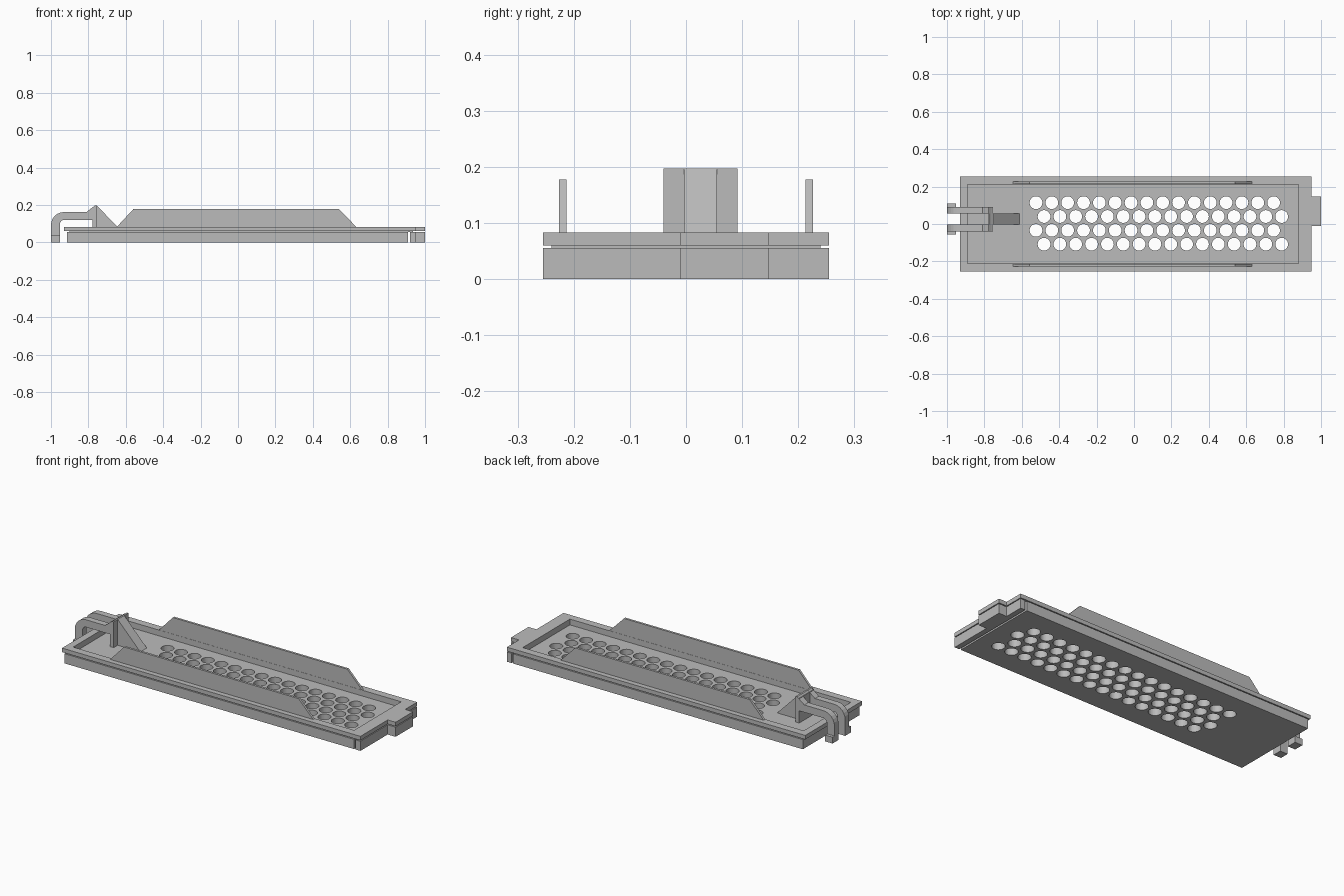
import bpy, bmesh, math
from mathutils import Matrix, Vector

cube = bpy.data.objects.get("Cube")
if cube:
    bpy.data.objects.remove(cube, do_unlink=True)

grey = bpy.data.materials.new("plain grey")
grey.use_nodes = True
grey.diffuse_color = (0.5, 0.5, 0.5, 1)
grey.node_tree.nodes["Principled BSDF"].inputs["Base Color"].default_value = (0.5, 0.5, 0.5, 1)


def finish(name, bm):
    bmesh.ops.recalc_face_normals(bm, faces=bm.faces)
    mesh = bpy.data.meshes.new(name)
    bm.to_mesh(mesh)
    bm.free()
    mesh.materials.append(grey)
    obj = bpy.data.objects.new(name, mesh)
    bpy.context.collection.objects.link(obj)
    return obj


def prism(name, points, lo, hi, axis="z"):
    """Extrude an outline in xy (axis z) or in xz (axis y)."""
    bm = bmesh.new()
    up = axis == "z"
    face = bm.faces.new([bm.verts.new((a, b, lo) if up else (a, lo, b)) for a, b in points])
    new = bmesh.ops.extrude_face_region(bm, geom=[face])["geom"]
    shift = Vector((0, 0, hi - lo) if up else (0, hi - lo, 0))
    bmesh.ops.translate(bm, vec=shift, verts=[v for v in new if isinstance(v, bmesh.types.BMVert)])
    return finish(name, bm)


def box(name, x, y, z):
    return prism(name, [(x[0], y[0]), (x[1], y[0]), (x[1], y[1]), (x[0], y[1])], *z)


def cut(obj, cutter):
    mod = obj.modifiers.new("cut", "BOOLEAN")
    mod.operation = "DIFFERENCE"
    mod.solver = "EXACT"
    mod.object = cutter
    bpy.context.view_layer.objects.active = obj
    bpy.ops.object.modifier_apply(modifier=mod.name)


# Cutters: tray recess and four staggered rows of holes
recess = box("recess_cutter", (-0.89, 0.88), (-0.212, 0.212), (0.05, 0.2))
bm = bmesh.new()
for row in range(4):
    for col in range(16):
        x = -0.524 + 0.0847 * col + 0.043 * (row % 2)
        bmesh.ops.create_cone(bm, cap_ends=True, segments=32, radius1=0.034, radius2=0.034,
                              depth=0.3, matrix=Matrix.Translation((x, 0.114 - 0.074 * row, 0)))
holes = finish("hole_cutter", bm)

# Perforated base, inset neck and top rim with its end tab
base = box("perforated_base", (-0.915, 0.91), (-0.255, 0.255), (0, 0.055))
neck = box("rim_neck", (-0.9, 0.935), (-0.24, 0.24), (0.054, 0.061))


def tabbed(x_start):
    return [(x_start, -0.255), (0.95, -0.255), (0.95, -0.01), (1, -0.01),
            (1, 0.147), (0.95, 0.147), (0.95, 0.255), (x_start, 0.255)]


rim = prism("top_rim", tabbed(-0.93), 0.06, 0.083)
prism("end_strip", tabbed(0.92), 0, 0.055)
for part in (base, neck, rim):
    cut(part, recess)
cut(base, holes)
for cutter in (recess, holes):
    bpy.data.objects.remove(cutter, do_unlink=True)

# Upright side guards with sloping ends
guard = [(-0.65, 0.08), (0.635, 0.08), (0.54, 0.177), (-0.56, 0.177)]
for side, y in (("right", -0.226), ("left", 0.213)):
    prism(side + "_side_guard", guard, y, y + 0.013, "y")

# Hooked latch: two bent arms with widened feet
bend = [math.radians(180 - 15 * i) for i in range(7)]
outer = [(-0.93 + 0.07 * math.cos(a), 0.092 + 0.07 * math.sin(a)) for a in bend]
inner = [(-0.93 + 0.023 * math.cos(a), 0.092 + 0.028 * math.sin(a)) for a in reversed(bend)]
arm = [(-1, 0)] + outer + [(-0.81, 0.162), (-0.765, 0.197), (-0.755, 0.197),
                           (-0.755, 0.12)] + inner + [(-0.953, 0)]
for side, y, foot in (("right", (-0.04, -0.004), (-0.055, -0.004)),
                      ("left", (0.055, 0.092), (0.055, 0.11))):
    prism(side + "_latch_arm", arm, *y, axis="y")
    box(side + "_latch_foot", (-1, -0.953), foot, (0, 0.036))

# Latch wall and its sloping brace on the tray floor
box("latch_wall", (-0.777, -0.755), (-0.04, 0.092), (0.05, 0.19))
prism("latch_brace", [(-0.777, 0.05), (-0.613, 0.05), (-0.755, 0.197), (-0.765, 0.197), (-0.777, 0.187)],
      -0.004, 0.055, "y")
